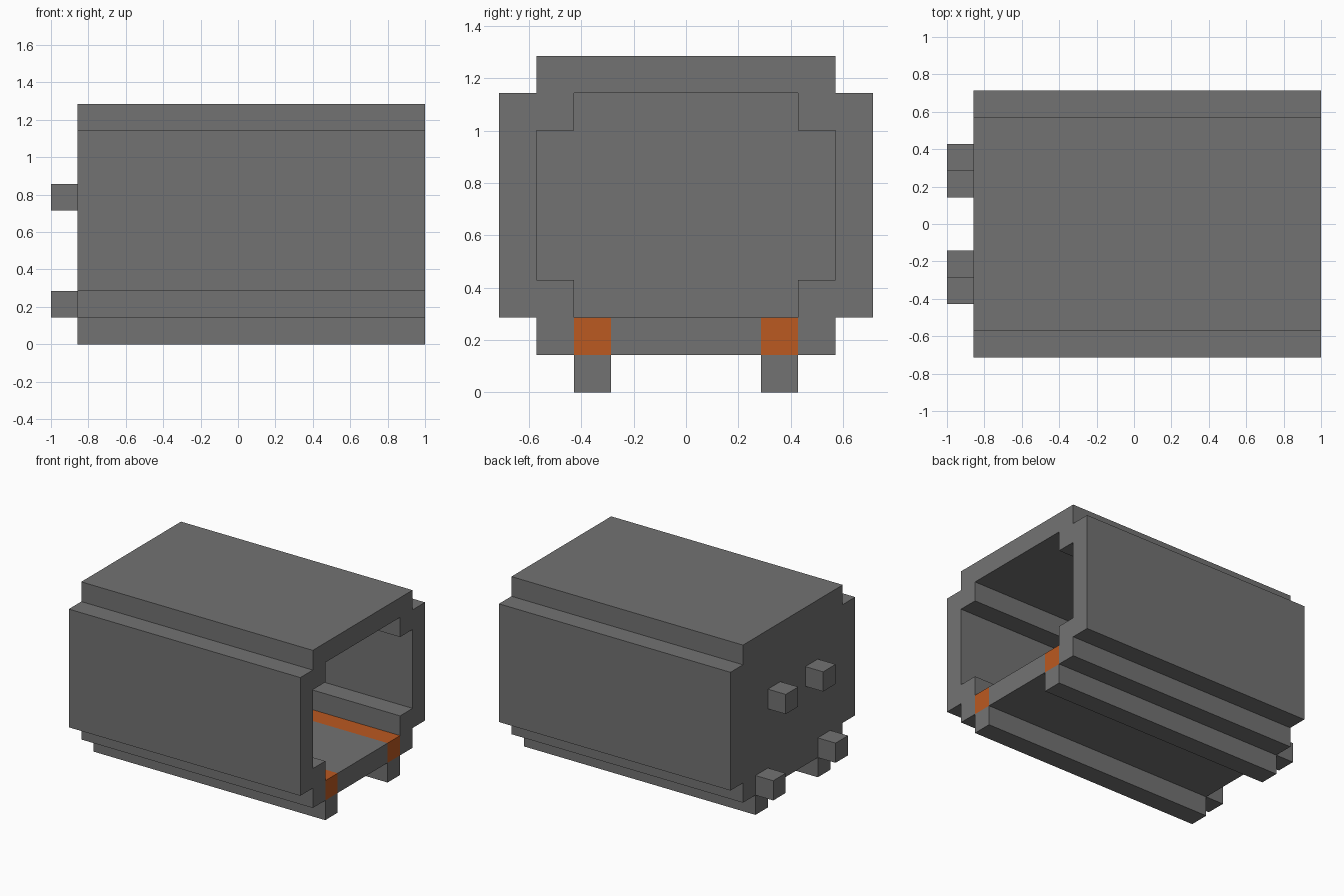
import bpy
import bmesh

U = 1 / 7  # one block

cube = bpy.data.objects.get("Cube")
if cube:
    bpy.data.objects.remove(cube, do_unlink=True)


def material(name, color):
    m = bpy.data.materials.new(name)
    m.use_nodes = True
    m.diffuse_color = color
    m.node_tree.nodes["Principled BSDF"].inputs["Base Color"].default_value = color
    return m


grey = material("grey", (0.171, 0.171, 0.171, 1))
orange = material("orange", (0.497, 0.100, 0.015, 1))


def prism(name, outline, x0, x1, mat):
    """Extrude a (y, z) outline, given in blocks, along x."""
    bm = bmesh.new()
    face = bm.faces.new([bm.verts.new((x0 * U, y * U, z * U)) for y, z in outline])
    ret = bmesh.ops.extrude_face_region(bm, geom=[face])
    verts = [v for v in ret["geom"] if isinstance(v, bmesh.types.BMVert)]
    bmesh.ops.translate(bm, verts=verts, vec=((x1 - x0) * U, 0, 0))
    bmesh.ops.recalc_face_normals(bm, faces=bm.faces)
    mesh = bpy.data.meshes.new(name)
    bm.to_mesh(mesh)
    bm.free()
    mesh.materials.append(mat)
    obj = bpy.data.objects.new(name, mesh)
    bpy.context.collection.objects.link(obj)
    return obj


def mirrored(half):
    return half + [(-y, z) for y, z in reversed(half)]


def bar(name, y0, z0, x0, x1, mat):
    """One-block-square bar along x."""
    return prism(name, [(y0, z0), (y0 + 1, z0), (y0 + 1, z0 + 1), (y0, z0 + 1)], x0, x1, mat)


# Stepped body, closed at one end
body = prism("body", mirrored([(4, 9), (4, 8), (5, 8), (5, 2), (4, 2), (4, 1)]), -6, 7, grey)

# Hollow with two slots in the floor for the coloured strips
cavity = prism("cavity_cutter",
               mirrored([(3, 8), (3, 7), (4, 7), (4, 3), (3, 3), (3, 0.5), (2, 0.5), (2, 2)]),
               -5, 8, grey)
cavity.hide_render = True
cut = body.modifiers.new("hollow", "BOOLEAN")
cut.operation = "DIFFERENCE"
cut.solver = "EXACT"
cut.object = cavity
bpy.context.view_layer.objects.active = body
bpy.ops.object.modifier_apply(modifier=cut.name)
bpy.data.objects.remove(cavity, do_unlink=True)

# Strips, rails and end pegs on both sides
for side, y_outer, y_inner in (("left", 2, 1), ("right", -3, -2)):
    bar("floor_strip_" + side, y_outer, 1, -5, 7, orange)
    bar("bottom_rail_" + side, y_outer, 0, -6, 7, grey)
    bar("lower_peg_" + side, y_outer, 1, -7, -6, grey)
    bar("upper_peg_" + side, y_inner, 5, -7, -6, grey)
